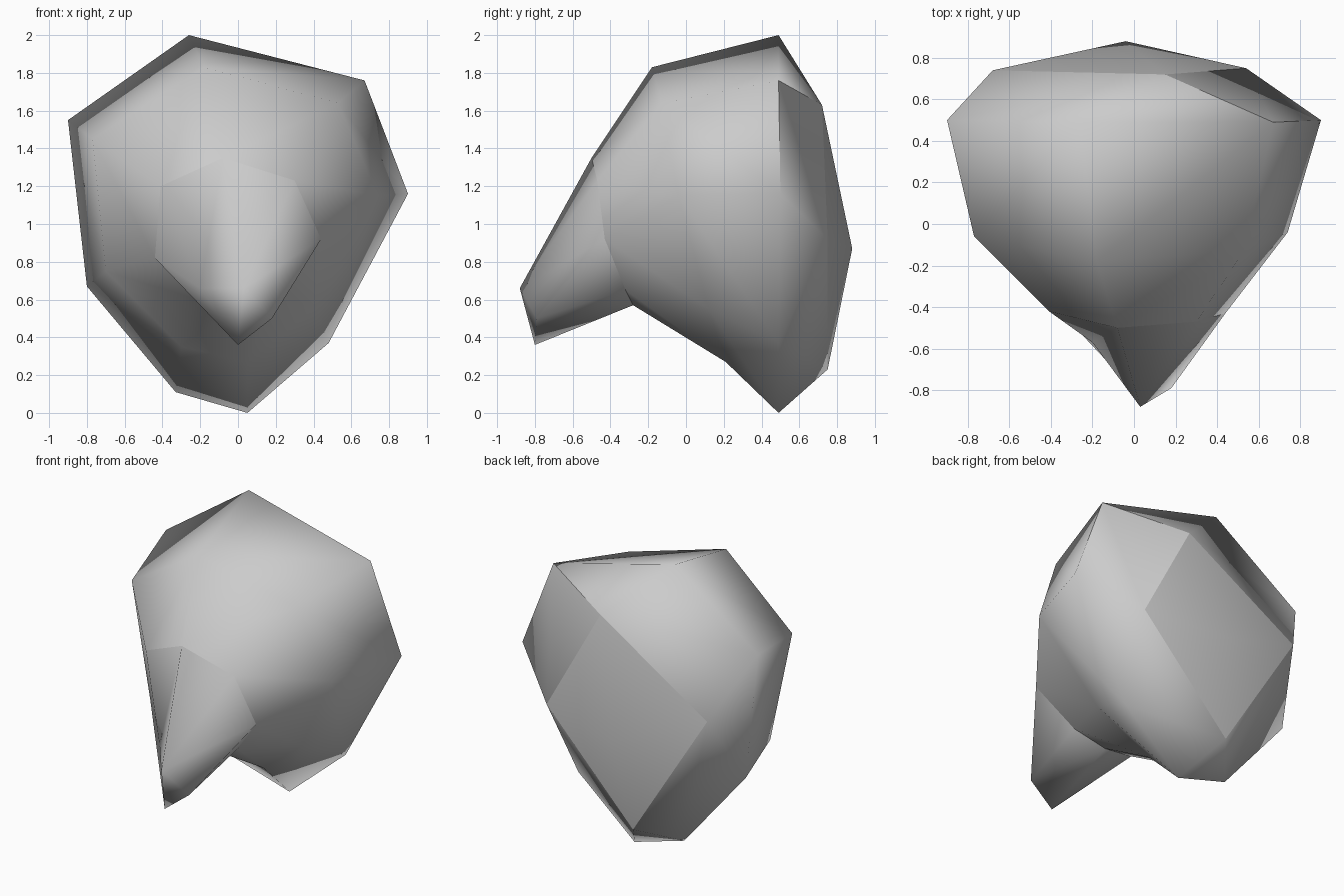
import bpy, bmesh
from mathutils import Vector

if "Cube" in bpy.data.objects:
    bpy.data.objects.remove(bpy.data.objects["Cube"])

# Cross-sections from the snout tip to the back, clockwise seen from the front
TIP = [(.03, -.88, .66), (.18, -.79, .50), (0, -.80, .36), (-.20, -.57, .66)]
SECTIONS = [
    # snout base
    [(-.08, -.50, 1.35), (.30, -.47, 1.23), (.44, -.43, .92), (.22, -.32, .65),
     (0, -.28, .57), (-.22, -.29, .60), (-.44, -.33, .82), (-.41, -.42, 1.20)],
    # front of the body
    [(-.18, -.18, 1.83), (.53, -.13, 1.64), (.74, -.04, 1.15), (.40, .12, .55),
     (.05, .21, .27), (-.30, .17, .35), (-.70, .08, .75), (-.77, -.06, 1.45)],
    # widest section
    [(-.26, .49, 2), (.67, .49, 1.76), (.90, .50, 1.16), (.48, .49, .37),
     (.05, .49, 0), (-.33, .49, .11), (-.80, .49, .67), (-.90, .50, 1.55)],
]
BACK = [(.15, .72, 1.63), (.54, .75, .92), (-.12, .75, .23), (-.68, .74, 1.12)]
BACK_CENTRE = (-.04, .88, .87)

grey = bpy.data.materials.new("stone grey")
grey.diffuse_color = (.6, .6, .6, 1)
grey.use_nodes = True
grey.node_tree.nodes["Principled BSDF"].inputs["Base Color"].default_value = grey.diffuse_color

bm = bmesh.new()


def add_verts(points):
    return [bm.verts.new(Vector(p)) for p in points]


def doubled(row):
    """Each corner of a four-sided end meets two corners of an eight-sided section."""
    return [v for v in row for _ in range(2)]


def sharpen(a, b):
    bm.edges.get((a, b)).smooth = False


tip, back = add_verts(TIP), add_verts(BACK)
base, front, wide = [add_verts(s) for s in SECTIONS]
centre = bm.verts.new(BACK_CENTRE)
rows = [doubled(tip), base, front, wide, doubled(back)]

# Skin between neighbouring sections
for r, s in zip(rows, rows[1:]):
    for i in range(8):
        j = (i + 1) % 8
        corners = list(dict.fromkeys((r[i], r[j], s[j], s[i])))
        bm.faces.new(corners)

# Snout end and shallow four-sided back cap
bm.faces.new(tip)
for i in range(4):
    bm.faces.new((back[i], back[(i + 1) % 4], centre))

bmesh.ops.recalc_face_normals(bm, faces=bm.faces[:])
for f in bm.faces:
    f.smooth = True

# Creases: snout base, back cap and the facet on the upper right of the back
for i in range(8):
    sharpen(base[i], base[(i + 1) % 8])
for i in range(4):
    sharpen(back[i], back[(i + 1) % 4])
sharpen(wide[1], wide[2])
sharpen(wide[1], back[0])

mesh = bpy.data.meshes.new("body_with_snout")
bm.to_mesh(mesh)
bm.free()
mesh.materials.append(grey)
body = bpy.data.objects.new("body_with_snout", mesh)
bpy.context.collection.objects.link(body)
